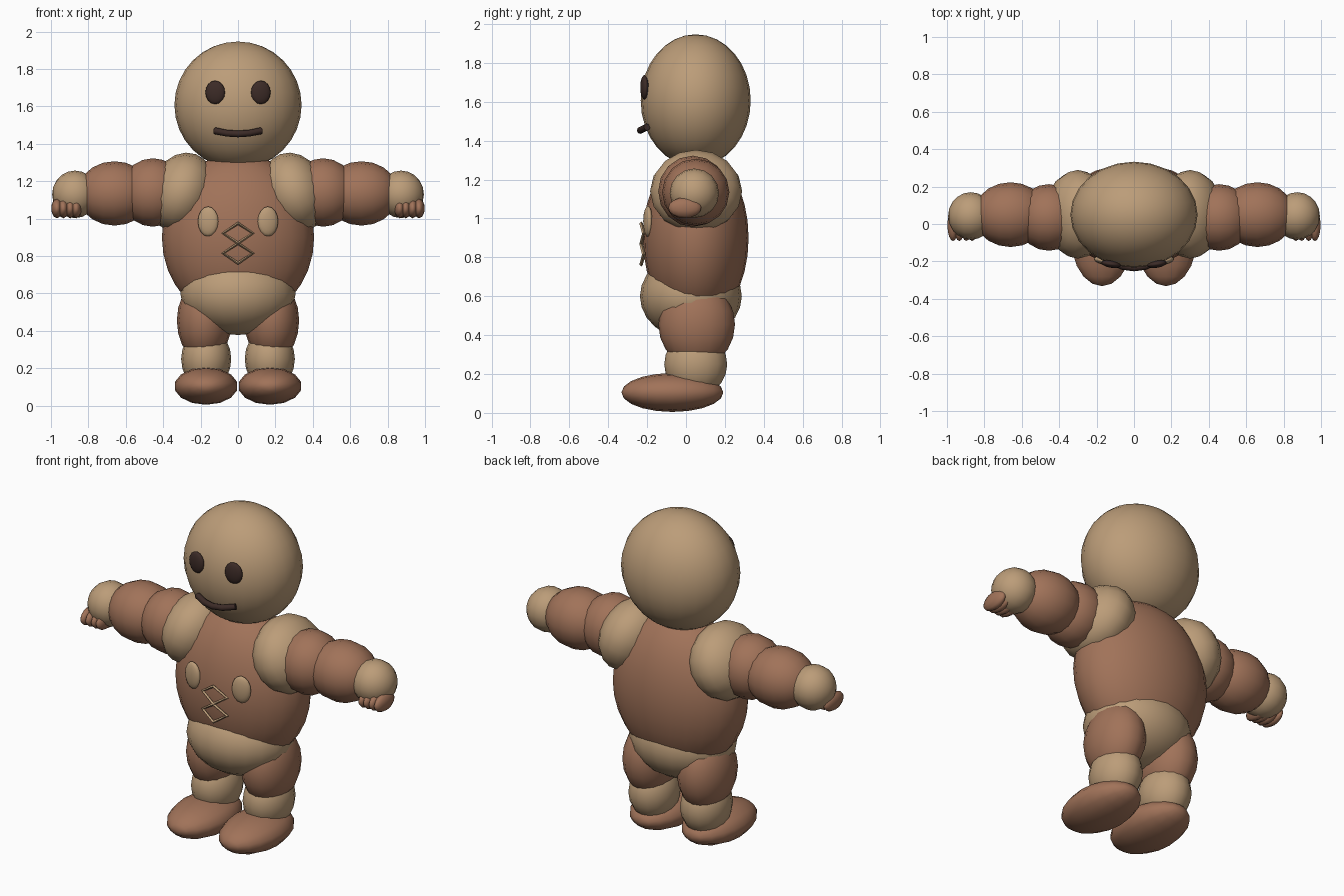
import bpy, bmesh, math
from mathutils import Matrix, Vector

if "Cube" in bpy.data.objects:
    bpy.data.objects.remove(bpy.data.objects["Cube"])


def material(name, rgb):
    m = bpy.data.materials.new(name)
    m.diffuse_color = (*rgb, 1)
    m.use_nodes = True
    m.node_tree.nodes["Principled BSDF"].inputs["Base Color"].default_value = m.diffuse_color
    return m


TAN = material("tan", (0.50, 0.335, 0.19))
BROWN = material("brown", (0.355, 0.17, 0.10))
DARK = material("dark_brown", (0.045, 0.024, 0.02))


def ball(name, loc, radii, mat, seg=16, rings=10, pole="Z", tilt=0.0, turn=0.0):
    """Smooth ellipsoid; pole = axis of its rings, tilt about y, turn about z."""
    bm = bmesh.new()
    bmesh.ops.create_uvsphere(bm, u_segments=seg, v_segments=rings, radius=1)
    if pole != "Z":
        bm.transform(Matrix.Rotation(math.pi / 2, 4, "Y" if pole == "X" else "X"))
    bm.transform(Matrix.Translation(loc)
                 @ Matrix.Rotation(turn, 4, "Z")
                 @ Matrix.Rotation(tilt, 4, "Y")
                 @ Matrix.Diagonal((*radii, 1)))
    for f in bm.faces:
        f.smooth = True
    me = bpy.data.meshes.new(name)
    bm.to_mesh(me)
    bm.free()
    me.materials.append(mat)
    ob = bpy.data.objects.new(name, me)
    bpy.context.collection.objects.link(ob)
    return ob


def pair(name, loc, radii, mat, tilt=0.0, turn=0.0, **kw):
    """The same ellipsoid on both sides of the body."""
    for side, s in (("left", 1), ("right", -1)):
        ball(f"{side}_{name}", (s * loc[0], loc[1], loc[2]), radii, mat,
             tilt=s * tilt, turn=s * turn, **kw)


def tube(name, points, radius, mat, closed=False, sides=0):
    """Round bar along a path, turned into a mesh."""
    cu = bpy.data.curves.new(name, "CURVE")
    cu.dimensions = "3D"
    cu.bevel_depth = radius
    cu.bevel_resolution = sides
    cu.use_fill_caps = not closed
    sp = cu.splines.new("POLY")
    sp.points.add(len(points) - 1)
    for p, co in zip(sp.points, points):
        p.co = (*co, 1)
    sp.use_cyclic_u = closed
    cu.materials.append(mat)
    ob = bpy.data.objects.new(name, cu)
    bpy.context.collection.objects.link(ob)
    bpy.ops.object.select_all(action="DESELECT")
    ob.select_set(True)
    bpy.context.view_layer.objects.active = ob
    bpy.ops.object.convert(target="MESH")
    bpy.ops.object.shade_smooth_by_angle(angle=math.radians(50))


# Head, torso and pelvis
ball("head", (0, 0.05, 1.607), (0.34, 0.283, 0.34), TAN, 24, 16)
ball("torso", (0, 0.05, 0.90), (0.407, 0.272, 0.45), BROWN, 24, 16)
ball("pelvis", (0, 0.025, 0.60), (0.308, 0.262, 0.222), TAN, 20, 12)

# Arms
pair("shoulder", (0.30, 0.052, 1.14), (0.172, 0.237, 0.218), TAN, tilt=-0.35, pole="X")
pair("upper_arm", (0.455, 0.035, 1.14), (0.175, 0.178, 0.183), BROWN, pole="X")
pair("forearm", (0.66, 0.05, 1.135), (0.20, 0.173, 0.172), BROWN, pole="X")
pair("hand", (0.872, 0.043, 1.13), (0.122, 0.127, 0.127), TAN, pole="X")
for i, x in enumerate((0.865, 0.897, 0.934, 0.968)):
    pair(f"finger_{i + 1}", (x, -0.006, 1.055), (0.031, 0.085, 0.053), BROWN,
         seg=10, rings=8, pole="Y")

# Legs
pair("thigh", (0.18, 0.055, 0.455), (0.147, 0.197, 0.22), BROWN)
pair("shin", (0.17, 0.05, 0.25), (0.134, 0.162, 0.165), TAN)
pair("foot", (0.171, -0.07, 0.105), (0.171, 0.262, 0.1), BROWN, seg=14, pole="Y")

# Face
pair("eye", (0.122, -0.214, 1.675), (0.053, 0.02, 0.063), DARK, turn=0.15, pole="Y")
mouth = [(x, -0.235 + 2.2 * x * x, 1.453 + 1.1 * x * x)
         for x in (-0.125, -0.06, 0, 0.06, 0.125)]
tube("mouth", mouth, 0.018, DARK, sides=2)

# Chest buttons and diamond trims
pair("button", (0.16, -0.196, 0.985), (0.056, 0.022, 0.08), TAN, turn=0.2, pole="Y")
for name, z in (("upper_diamond", 0.922), ("lower_diamond", 0.815)):
    corners = [(0, -0.231, z + 0.053), (0.08, -0.217, z),
               (0, -0.231, z - 0.053), (-0.08, -0.217, z)]
    tube(name, corners, 0.009, TAN, closed=True)
